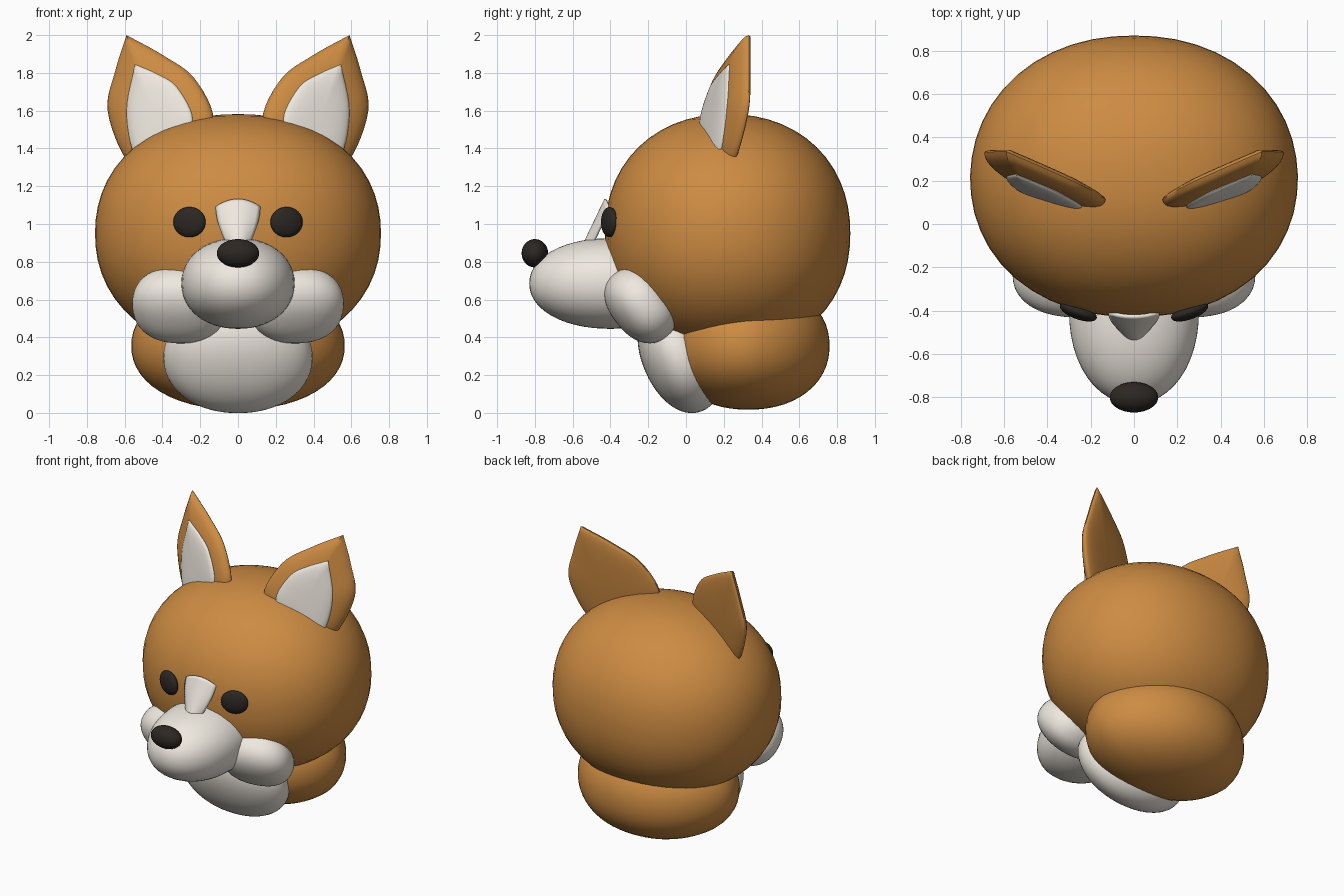
import bpy, bmesh, math
from mathutils import Vector, Matrix

if "Cube" in bpy.data.objects:
    bpy.data.objects.remove(bpy.data.objects["Cube"])


def colour(name, rgb):
    m = bpy.data.materials.new(name)
    m.diffuse_color = (*rgb, 1)
    m.use_nodes = True
    m.node_tree.nodes["Principled BSDF"].inputs["Base Color"].default_value = m.diffuse_color
    return m


FUR = colour("fur", (0.61, 0.26, 0.055))
CREAM = colour("cream", (0.86, 0.81, 0.74))
DARK = colour("dark", (0.025, 0.02, 0.016))


def finish(bm, name, mat, mirror=False):
    bmesh.ops.recalc_face_normals(bm, faces=bm.faces)
    me = bpy.data.meshes.new(name)
    bm.to_mesh(me)
    bm.free()
    me.materials.append(mat)
    ob = bpy.data.objects.new(name, me)
    bpy.context.collection.objects.link(ob)
    if mirror:
        ob.modifiers.new("mirror", 'MIRROR').use_mirror_merge = False
    bpy.context.view_layer.objects.active = ob
    ob.select_set(True)
    bpy.ops.object.shade_smooth_by_angle(angle=math.radians(50))
    ob.select_set(False)
    return ob


def ball(name, mat, centre, radii, power=2.0, tilt=0, yaw=0, taper=0, mirror=False):
    """Rounded blob: boxier when power > 2, narrower at the back with taper."""
    bm = bmesh.new()
    bmesh.ops.create_uvsphere(bm, u_segments=48, v_segments=28, radius=1)
    rot = Matrix.Rotation(math.radians(yaw), 3, 'Z') @ Matrix.Rotation(math.radians(tilt), 3, 'X')
    for v in bm.verts:
        n = sum(abs(c) ** power for c in v.co) ** (1 / power)
        p = v.co / n
        p.x *= 1 - taper * max(p.y, 0)
        v.co = rot @ Vector([p[i] * radii[i] for i in range(3)]) + Vector(centre)
    return finish(bm, name, mat, mirror)


def spline(pts, steps=6):
    """Open smooth curve through points; first and last are the sharp tip."""
    p = [Vector(q) for q in pts]
    p = [2 * p[0] - p[1]] + p + [2 * p[-1] - p[-2]]
    out = []
    for i in range(1, len(p) - 2):
        a, b, c, d = p[i - 1:i + 3]
        for k in range(steps):
            t = k / steps
            out.append(0.5 * (2 * b + (c - a) * t + (2 * a - 5 * b + 4 * c - d) * t * t
                              + (3 * b - a - 3 * c + d) * t ** 3))
    return out


def leaf(name, mat, pts, hub, forward, front, back):
    """Puffed leaf lying in the slanted ear plane, mirrored to both sides."""
    rim, hub = spline(pts), Vector(hub)
    bm = bmesh.new()

    def vert(q, puff):
        y = 0.10 + 0.37 * (q.x - 0.12) + 0.12 * (q.y - 1.5) - forward + puff
        return bm.verts.new((q.x, y, q.y))

    edge = [vert(q, 0) for q in rim]
    n = len(rim)
    for depth in (-front, back):
        prev = edge
        for r in (0.98, 0.93, 0.84, 0.7, 0.5, 0.25):
            ring = [vert(hub.lerp(q, r), depth * math.sqrt(1 - r ** 3)) for q in rim]
            for i in range(n):
                j = (i + 1) % n
                bm.faces.new((prev[i], prev[j], ring[j], ring[i]))
            prev = ring
        top = vert(hub, depth)
        for i in range(n):
            bm.faces.new((prev[i], prev[(i + 1) % n], top))
    return finish(bm, name, mat, True)


# Head and body
ball("head", FUR, (0, 0.22, 0.95), (0.757, 0.65, 0.632), power=2.15, taper=0.03)
ball("body", FUR, (0, 0.33, 0.355), (0.565, 0.43, 0.338), power=2.15, taper=0.15)
ball("chest", CREAM, (0, -0.035, 0.293), (0.395, 0.195, 0.308), power=2.1, tilt=24)

# Muzzle, cheeks, nose and eyes
ball("muzzle", CREAM, (0, -0.4, 0.685), (0.3, 0.43, 0.24), power=2.1)
ball("cheeks", CREAM, (0.31, -0.24, 0.57), (0.25, 0.155, 0.215), 2.3, tilt=38, yaw=8, mirror=True)
ball("nose", DARK, (0, -0.8, 0.845), (0.112, 0.07, 0.075))
ball("eyes", DARK, (0.257, -0.405, 1.01), (0.09, 0.035, 0.08), yaw=20, mirror=True)

# Ears with pale inner panels
leaf("ears", FUR, [(0.59, 2.0), (0.40, 1.895), (0.23, 1.77), (0.13, 1.55), (0.25, 1.38),
                   (0.45, 1.30), (0.59, 1.34), (0.69, 1.6), (0.65, 1.81), (0.59, 2.0)],
     (0.45, 1.58), 0, 0.08, 0.035)
leaf("inner_ears", CREAM, [(0.545, 1.845), (0.42, 1.79), (0.32, 1.72), (0.24, 1.55), (0.32, 1.4),
                           (0.46, 1.34), (0.55, 1.37), (0.59, 1.6), (0.545, 1.845)],
     (0.44, 1.57), 0.07, 0.03, 0.04)

# Curved pale stripe above the muzzle
bm = bmesh.new()
N = 12
grid = []
for a in range(N + 1):
    t = a / N
    row = []
    for b in range(N + 1):
        s = 2 * b / N - 1
        w = 0.06 + 0.055 * math.sin(t * math.pi / 2)
        z = 0.90 + 0.23 * t - 0.04 * s * s * t
        y = -0.535 + 0.11 * t + 0.045 * s * s * (1 - 0.6 * t)
        row.append(bm.verts.new((s * w, y, z)))
    grid.append(row)
for a in range(N):
    for b in range(N):
        bm.faces.new((grid[a][b], grid[a][b + 1], grid[a + 1][b + 1], grid[a + 1][b]))
stripe = finish(bm, "face_stripe", CREAM)
solid = stripe.modifiers.new("thickness", 'SOLIDIFY')
solid.thickness = 0.015
solid.offset = 0
